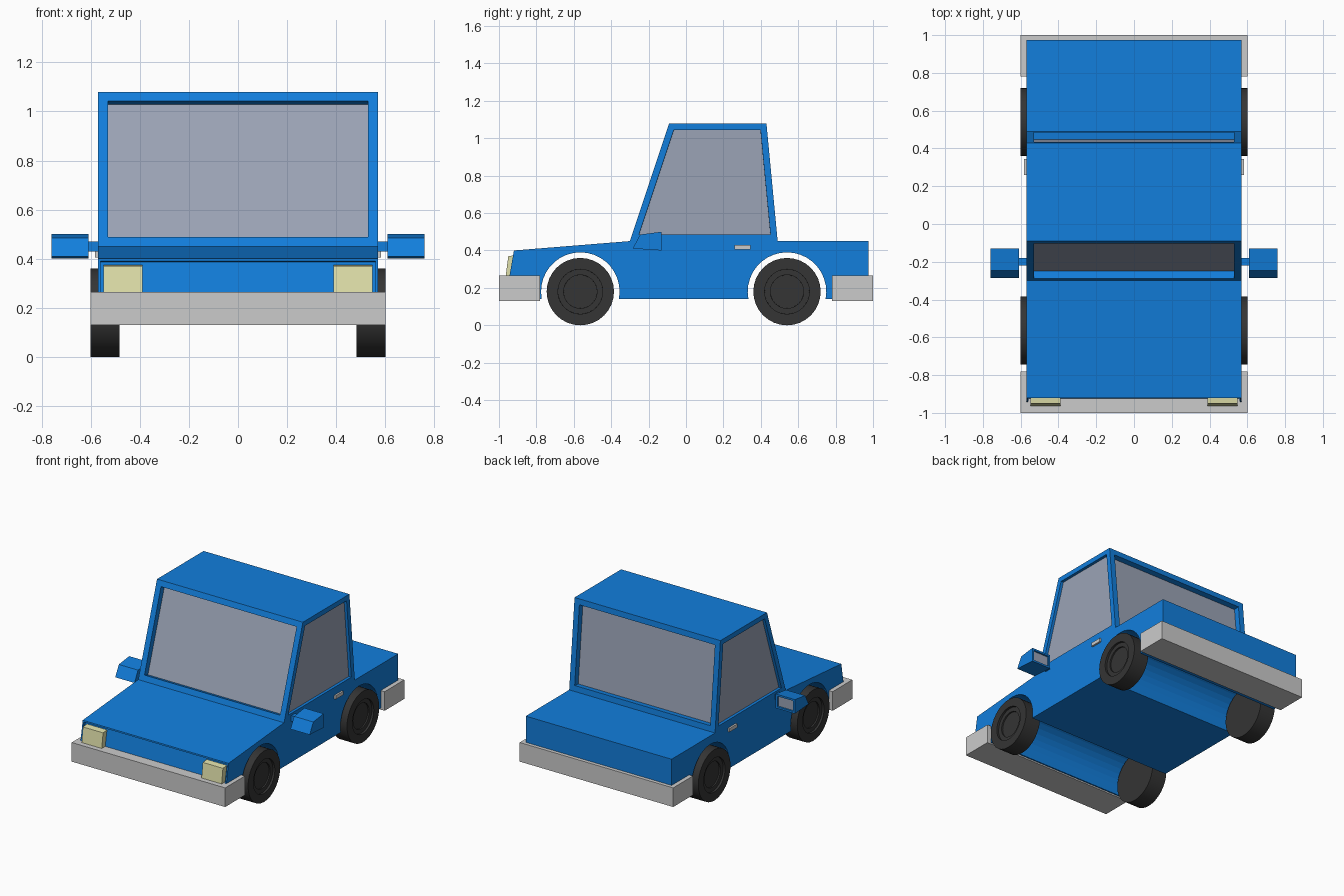
import bpy, bmesh
from math import sin, cos, pi, asin

if "Cube" in bpy.data.objects:
    bpy.data.objects.remove(bpy.data.objects["Cube"])


def material(name, color):
    m = bpy.data.materials.new(name)
    m.diffuse_color = (*color, 1)
    m.use_nodes = True
    m.node_tree.nodes["Principled BSDF"].inputs["Base Color"].default_value = m.diffuse_color
    return m


BLUE = material("blue_paint", (0.006, 0.21, 0.72))
GLASS = material("glass", (0.33, 0.37, 0.47))
BLACK = material("rubber", (0.035, 0.035, 0.035))
LAMP = material("lamp", (0.74, 0.74, 0.4))


def prism(name, profile, x0, x1, mats=(), insets=()):
    """Extrude a (y, z) profile along x; insets = (pick by normal, border, depth, material slot)."""
    bm = bmesh.new()
    a = [bm.verts.new((x0, y, z)) for y, z in profile]
    b = [bm.verts.new((x1, y, z)) for y, z in profile]
    bm.faces.new(a)
    bm.faces.new(b)
    n = len(profile)
    for i in range(n):
        j = (i + 1) % n
        bm.faces.new((a[i], a[j], b[j], b[i]))
    bmesh.ops.recalc_face_normals(bm, faces=bm.faces[:])
    bm.normal_update()
    for pick, border, depth, slot in insets:
        for f in [f for f in bm.faces if pick(f)]:
            push = f.normal * -depth
            bmesh.ops.inset_individual(bm, faces=[f], thickness=border, use_even_offset=True)
            bmesh.ops.inset_individual(bm, faces=[f], thickness=0.0003, use_even_offset=True)
            bmesh.ops.translate(bm, verts=f.verts[:], vec=push)
            f.material_index = slot
            bm.normal_update()
    me = bpy.data.meshes.new(name)
    bm.to_mesh(me)
    bm.free()
    for m in mats:
        me.materials.append(m)
    ob = bpy.data.objects.new(name, me)
    bpy.context.collection.objects.link(ob)
    return ob


def rect(y0, y1, z0, z1):
    return [(y0, z0), (y1, z0), (y1, z1), (y0, z1)]


def arch(cy, cz=0.18, r=0.21, floor=0.14, n=20):
    t = asin((floor - cz) / r)
    a0, a1 = t, pi - t          # from rear foot over the top to front foot
    return [(cy + r * cos(a0 + (a1 - a0) * i / n), cz + r * sin(a0 + (a1 - a0) * i / n))
            for i in range(n + 1)]


FRONT_Y, REAR_Y, W = -0.565, 0.54, 0.57

# Lower body with wheel arches and recessed nose panel
body = [(-0.965, 0.14), (-0.92, 0.40), (-0.30, 0.45), (0.975, 0.45), (0.975, 0.14)]
body += arch(REAR_Y) + arch(FRONT_Y)
prism("body", body, -W, W, [BLUE],
      [(lambda f: f.normal.y < -0.9 and f.calc_center_median().y < -0.9, 0.01, 0.018, 0)])

# Cabin with recessed windows on all four sides
prism("cabin", [(-0.30, 0.45), (-0.09, 1.08), (0.43, 1.08), (0.49, 0.45)], -W, W, [BLUE, GLASS],
      [(lambda f: abs(f.normal.y) > 0.9 and f.calc_area() > 0.5, 0.04, 0.04, 1),
       (lambda f: abs(f.normal.x) > 0.9 and f.calc_area() > 0.3, 0.035, 0.02, 1)])

# Bumpers
prism("front_bumper", rect(-1.0, -0.78, 0.13, 0.265), -0.6, 0.6)
prism("rear_bumper", rect(0.78, 1.0, 0.13, 0.265), -0.6, 0.6)

for s, side in ((-1, "left"), (1, "right")):
    # Headlight
    prism(side + "_headlight", [(-0.965, 0.255), (-0.95, 0.37), (-0.90, 0.375), (-0.91, 0.255)],
          s * 0.39, s * 0.547, [LAMP])

    # Door handle
    prism(side + "_door_handle", rect(0.26, 0.345, 0.405, 0.43), s * 0.56, s * 0.583)

    # Wing mirror: stem and wedge housing with glass facing back
    prism(side + "_mirror_stem", rect(-0.22, -0.18, 0.43, 0.47), s * 0.56, s * 0.615, [BLUE])
    prism(side + "_mirror", [(-0.285, 0.41), (-0.245, 0.485), (-0.13, 0.50), (-0.13, 0.40)],
          s * 0.61, s * 0.76, [BLUE, GLASS],
          [(lambda f: f.normal.y > 0.9, 0.013, 0.012, 1)])

    # Wheels with stepped hub on the outer face
    for cy, end in ((FRONT_Y, "front"), (REAR_Y, "rear")):
        circle = [(cy + 0.18 * cos(2 * pi * i / 32), 0.18 + 0.18 * sin(2 * pi * i / 32))
                  for i in range(32)]
        outer = lambda f: f.normal.x * s > 0.9 and len(f.verts) == 32
        wheel = prism(f"{end}_{side}_wheel", circle, s * 0.482, s * 0.6, [BLACK],
                      [(outer, 0.06, 0.015, 0), (outer, 0.03, 0.01, 0)])
        bpy.ops.object.select_all(action='DESELECT')
        wheel.select_set(True)
        bpy.context.view_layer.objects.active = wheel
        bpy.ops.object.shade_smooth_by_angle()
